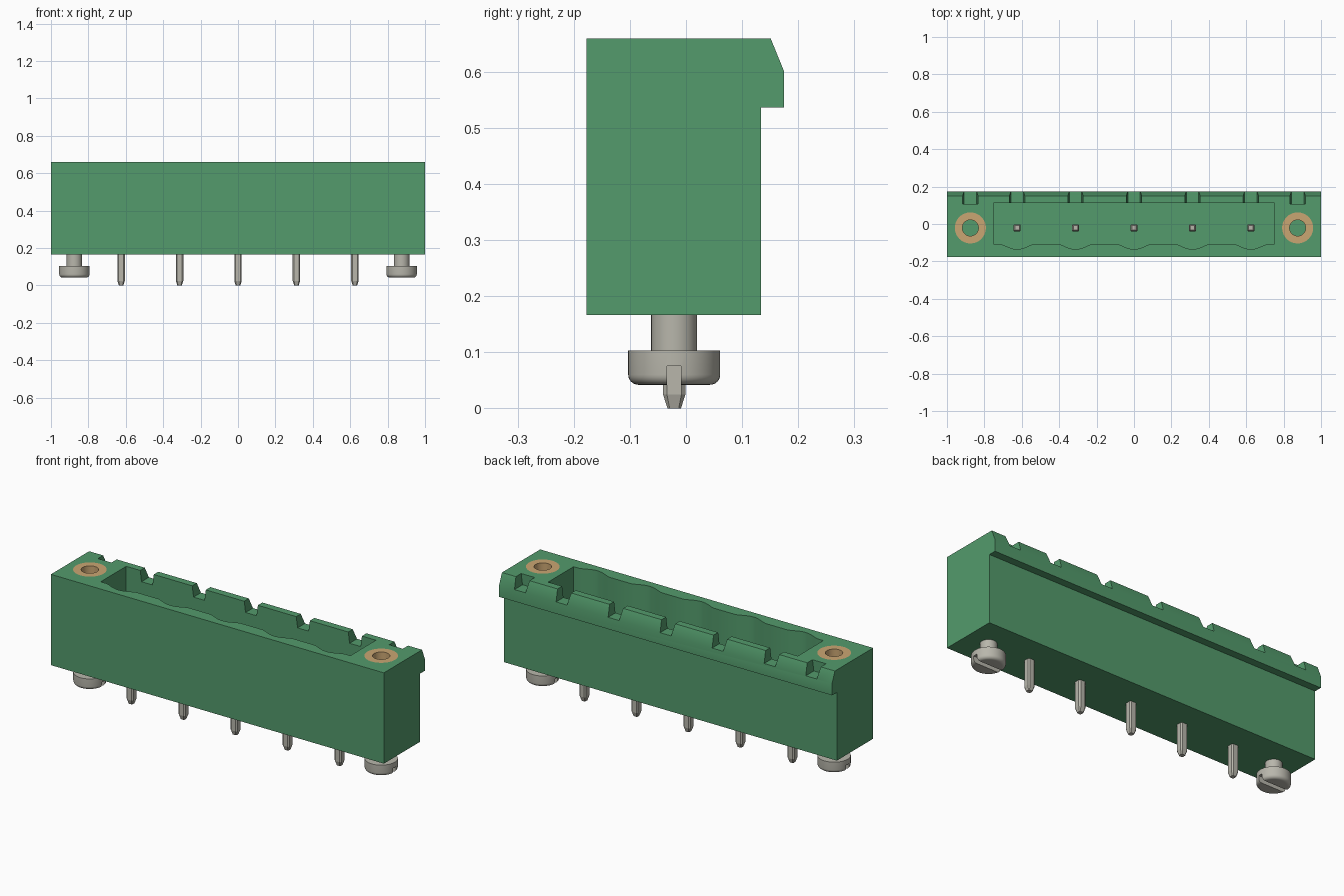
import bpy, bmesh, math
from mathutils import Vector

if "Cube" in bpy.data.objects:
    bpy.data.objects.remove(bpy.data.objects["Cube"], do_unlink=True)


def material(name, rgb, metallic=0.0):
    m = bpy.data.materials.new(name)
    m.use_nodes = True
    m.diffuse_color = (*rgb, 1)
    m.node_tree.nodes["Principled BSDF"].inputs["Base Color"].default_value = (*rgb, 1)
    return m


GREEN = material("green plastic", (0.087, 0.328, 0.150))
STEEL = material("silver metal", (0.48, 0.47, 0.41))
BRASS = material("brass", (0.59, 0.38, 0.17))

PIN_X = [i * 0.3125 for i in range(-2, 3)]
SCREW_X = [-0.875, 0.875]
CY = -0.021            # centre line of pins and screws
BASE, TOP = 0.166, 0.659


def finish(name, bm, mat):
    bmesh.ops.recalc_face_normals(bm, faces=bm.faces)
    me = bpy.data.meshes.new(name)
    bm.to_mesh(me)
    bm.free()
    ob = bpy.data.objects.new(name, me)
    bpy.context.collection.objects.link(ob)
    me.materials.append(mat)
    return ob


def loft(name, loops, mat, closed=False):
    """Skin matching loops of points; cap the ends unless the loops close up."""
    bm = bmesh.new()
    rings = [[bm.verts.new(p) for p in loop] for loop in loops]
    n = len(rings[0])
    pairs = list(zip(rings, rings[1:]))
    if closed:
        pairs.append((rings[-1], rings[0]))
    else:
        bm.faces.new(rings[0])
        bm.faces.new(rings[-1])
    for a, b in pairs:
        for i in range(n):
            j = (i + 1) % n
            bm.faces.new((a[i], a[j], b[j], b[i]))
    return finish(name, bm, mat)


def lathe(name, profile, x, mat, closed=False, seg=48):
    """Revolve (radius, z) points about a vertical axis through (x, CY)."""
    ang = [2 * math.pi * i / seg for i in range(seg)]
    return loft(name, [[(x + r * math.cos(a), CY + r * math.sin(a), z) for a in ang]
                       for r, z in profile], mat, closed)


def cut(ob, cutter):
    mod = ob.modifiers.new("cut", 'BOOLEAN')
    mod.operation, mod.solver, mod.object = 'DIFFERENCE', 'EXACT', cutter
    with bpy.context.temp_override(object=ob, active_object=ob):
        bpy.ops.object.modifier_apply(modifier=mod.name)
    bpy.data.objects.remove(cutter, do_unlink=True)


def smooth(ob):
    bpy.ops.object.select_all(action='DESELECT')
    ob.select_set(True)
    bpy.context.view_layer.objects.active = ob
    bpy.ops.object.shade_smooth_by_angle(angle=math.radians(35))


# Housing: side profile with the latching lip along the back
side = [(-0.177, BASE), (0.134, BASE), (0.134, 0.536), (0.175, 0.536),
        (0.175, 0.60), (0.151, TOP), (-0.177, TOP)]
housing = loft("housing", [[(x, y, z) for y, z in side] for x in (-1, 1)], GREEN)

# Socket opening: rectangle with a shallow scallop in front of each pin
outline = [(0.75, 0.112), (-0.75, 0.112), (-0.75, -0.107)]
for px in PIN_X:
    for k in range(-6, 7):
        t = k / 6
        outline.append((px + 0.09 * t, -0.107 - 0.028 * math.cos(t * math.pi / 2) ** 1.3))
outline.append((0.75, -0.107))
cut(housing, loft("socket_cutter", [[(x, y, z) for x, y in outline] for z in (0.25, 0.8)], GREEN))

# Coding notches through the back rim
notch = [(-0.033, 0.60), (0.033, 0.60), (0.041, TOP), (0.041, 0.8), (-0.041, 0.8), (-0.041, TOP)]
for px in PIN_X + SCREW_X:
    cut(housing, loft("notch_cutter", [[(px + x, y, z) for x, z in notch] for y in (0.106, 0.3)], GREEN))

# Bores for the threaded inserts
for x in SCREW_X:
    cut(housing, lathe("bore_cutter", [(0.083, 0.40), (0.083, 0.8)], x, GREEN))
smooth(housing)

for x, sx in zip(SCREW_X, ("right", "left")):
    # Brass insert, flush with the top
    smooth(lathe(sx + "_threaded_insert",
                 [(0.043, 0.40), (0.083, 0.40), (0.083, TOP), (0.043, TOP)], x, BRASS, closed=True))
    # Slotted mounting screw under the housing
    edge = [(0.064 + 0.018 * math.sin(a), 0.060 - 0.018 * math.cos(a))
            for a in [math.pi / 2 * i / 6 for i in range(7)]]
    screw = lathe(sx + "_screw", edge + [(0.082, 0.103), (0.041, 0.103), (0.041, BASE + 0.01)], x, STEEL)
    slot = [(-0.0125, 0.0), (0.0125, 0.0), (0.0125, 0.075), (-0.0125, 0.075)]
    cut(screw, loft("slot_cutter", [[(x + d, CY + y, z) for y, z in slot] for d in (-0.2, 0.2)], STEEL))
    smooth(screw)


def octagon(x, h, c, z):
    """Square of half width h with corners cut by c."""
    d = h - c
    return [(x + a, CY + b, z) for a, b in
            ((h, -d), (h, d), (d, h), (-d, h), (-h, d), (-h, -d), (-d, -h), (d, -h))]


# Contact pins: tapered solder tails and square contacts in the socket
for i, x in enumerate(PIN_X, 1):
    loft(f"pin_{i}", [octagon(x, h, c, z) for h, c, z in
                      ((0.012, 0.004, 0.0), (0.020, 0.007, 0.025), (0.020, 0.007, 0.20),
                       (0.018, 0.002, 0.24), (0.018, 0.002, 0.53), (0.012, 0.002, 0.55))], STEEL)
